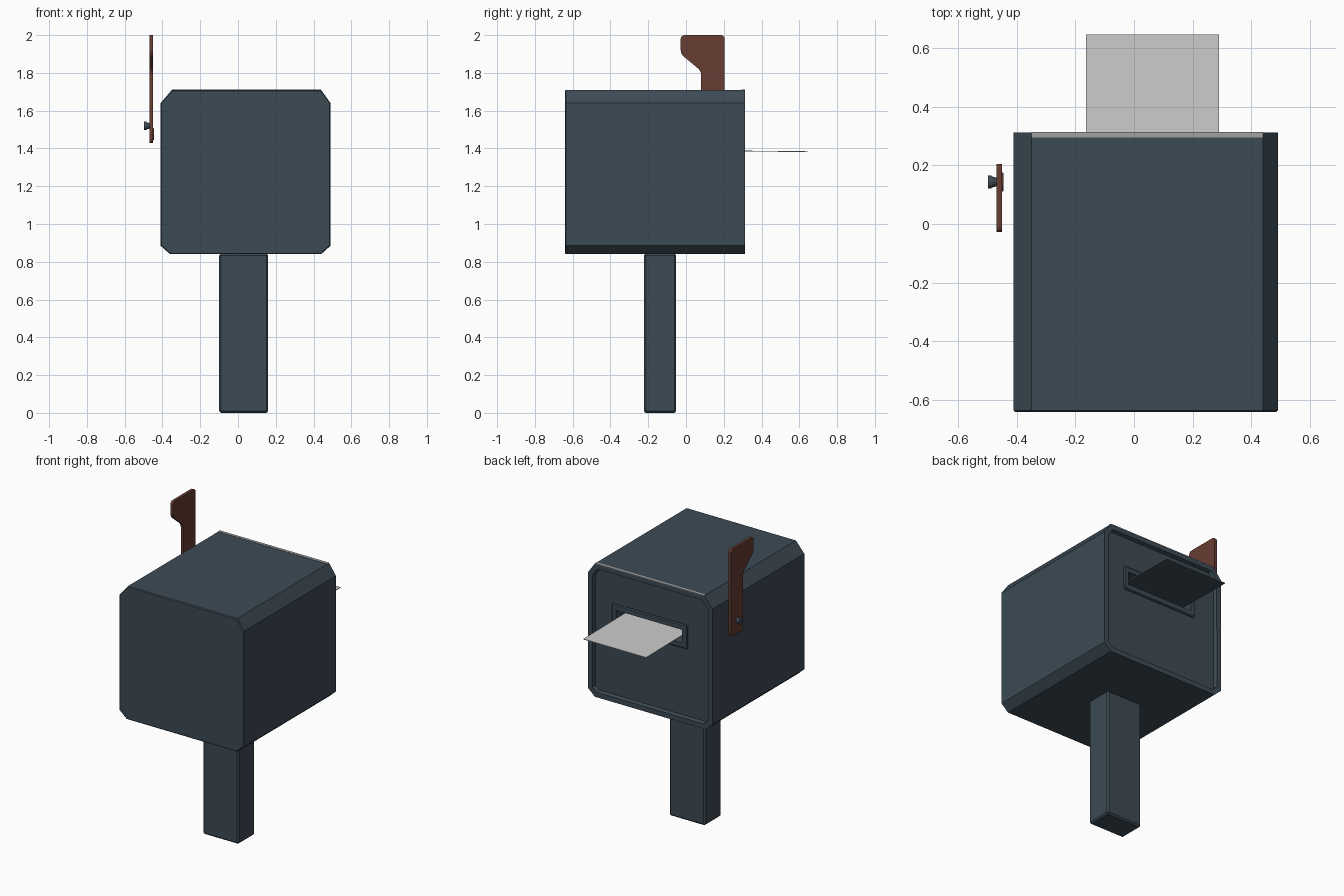
import bpy, bmesh, math
from mathutils import Vector, Matrix

if "Cube" in bpy.data.objects:
    bpy.data.objects.remove(bpy.data.objects["Cube"])


def mat(name, rgb):
    m = bpy.data.materials.new(name)
    m.diffuse_color = (*rgb, 1)
    m.use_nodes = True
    m.node_tree.nodes["Principled BSDF"].inputs["Base Color"].default_value = m.diffuse_color
    return m


SLATE = mat("slate blue metal", (0.045, 0.069, 0.089))
RED = mat("rust red", (0.135, 0.045, 0.032))
PAPER = mat("paper", (0.6, 0.6, 0.6))
TRIM = mat("worn grey", (0.36, 0.36, 0.37))


def finish(name, bm, *mats):
    bmesh.ops.recalc_face_normals(bm, faces=bm.faces)
    me = bpy.data.meshes.new(name)
    bm.to_mesh(me)
    bm.free()
    for m in mats:
        me.materials.append(m)
    ob = bpy.data.objects.new(name, me)
    bpy.context.collection.objects.link(ob)
    return ob


def prism(pts, step):
    """Closed profile extruded along the vector step."""
    bm = bmesh.new()
    f = bm.faces.new([bm.verts.new(p) for p in pts])
    r = bmesh.ops.extrude_face_region(bm, geom=[f])
    vs = [v for v in r["geom"] if isinstance(v, bmesh.types.BMVert)]
    bmesh.ops.translate(bm, verts=vs, vec=step)
    bmesh.ops.recalc_face_normals(bm, faces=bm.faces)
    return bm


def box(lo, hi):
    (x0, y0, z0), (x1, y1, z1) = lo, hi
    return prism([(x0, y0, z0), (x1, y0, z0), (x1, y1, z0), (x0, y1, z0)], (0, 0, z1 - z0))


def bevel(bm, w, edges=None, seg=1):
    bmesh.ops.bevel(bm, geom=list(edges or bm.edges), offset=w, segments=seg,
                    affect='EDGES', profile=0.5)


def cut(ob, lo, hi):
    """Cut a box-shaped hole and drop the cutter."""
    c = finish("cutter", box(lo, hi))
    c.hide_render = True
    mod = ob.modifiers.new("cut", 'BOOLEAN')
    mod.operation, mod.solver, mod.object = 'DIFFERENCE', 'EXACT', c
    bpy.context.view_layer.objects.active = ob
    bpy.ops.object.modifier_apply(modifier=mod.name)
    bpy.data.objects.remove(c)


# Mailbox body: chamfered box with a recessed panel on the back
X0, X1, Z0, Z1, Y0, Y1 = -0.41, 0.49, 0.84, 1.71, -0.64, 0.312
oct_pts = [(X0 + .05, Z0), (X1 - .05, Z0), (X1, Z0 + .045), (X1, Z1 - .07),
           (X1 - .05, Z1), (X0 + .06, Z1), (X0, Z1 - .07), (X0, Z0 + .045)]
bm = prism([(x, Y0, z) for x, z in oct_pts], (0, Y1 - Y0, 0))
bevel(bm, 0.005, [e for e in bm.edges if all(v.co.y < Y0 + .01 for v in e.verts)])
back = max(bm.faces, key=lambda f: f.calc_center_median().y)
bmesh.ops.inset_region(bm, faces=[back], thickness=0.035)
bmesh.ops.inset_region(bm, faces=[back], thickness=0.008, depth=-0.022)
body = finish("mailbox_body", bm, SLATE)
cut(body, (-0.185, 0.10, 1.355), (0.295, 0.40, 1.44))

# Raised frame around the letter slot
bm = box((-0.22, 0.285, 1.32), (0.325, 0.303, 1.475))
bevel(bm, 0.006)
frame = finish("slot_frame", bm, SLATE)
cut(frame, (-0.185, 0.20, 1.355), (0.295, 0.40, 1.44))

# Worn strip along the top back edge
finish("top_edge_strip", box((X0 + .06, 0.294, Z1 - .002), (X1 - .05, Y1 + .001, Z1 + .002)), TRIM)

# Letter sticking out of the slot, dark underneath
bm = prism([(-0.163, 0.12, 1.386), (-0.163, 0.645, 1.381),
            (0.29, 0.645, 1.381), (0.29, 0.12, 1.386)], (0, 0, 0.004))
for f in bm.faces:
    f.material_index = 1 if f.normal.z < -0.5 else 0
finish("letter", bm, PAPER, SLATE)

# Post
bm = box((-0.10, -0.223, 0.002), (0.16, -0.052, 0.845))
bevel(bm, 0.01)
bmesh.ops.translate(bm, verts=bm.verts, vec=(0, 0, -min(v.co.z for v in bm.verts)))
finish("post", bm, SLATE)

# Signal flag on the left side
flag = [(0.205, 1.43), (0.205, 2.0), (-0.028, 2.0), (-0.028, 1.9), (0.08, 1.81), (0.08, 1.43)]
bm = prism([(-0.469, y, z) for y, z in flag], (0.019, 0, 0))
bevel(bm, 0.02, [e for e in bm.edges if abs(e.verts[0].co.x - e.verts[1].co.x) > .01], 3)
finish("signal_flag", bm, RED)


# Flag pivot bolt and the washer behind it
def disc(name, x0, x1, r0, r1, z, m):
    bm = bmesh.new()
    t = Matrix.Translation(((x0 + x1) / 2, 0.143, z)) @ Matrix.Rotation(math.pi / 2, 4, 'Y')
    bmesh.ops.create_cone(bm, cap_ends=True, segments=12, radius1=r0, radius2=r1,
                          depth=x1 - x0, matrix=t)
    return finish(name, bm, m)


disc("flag_bolt_head", -0.497, -0.485, 0.022, 0.022, 1.52, SLATE)
disc("flag_bolt_neck", -0.485, -0.465, 0.019, 0.014, 1.52, SLATE)
disc("flag_washer", -0.452, -0.444, 0.035, 0.03, 1.475, RED)
